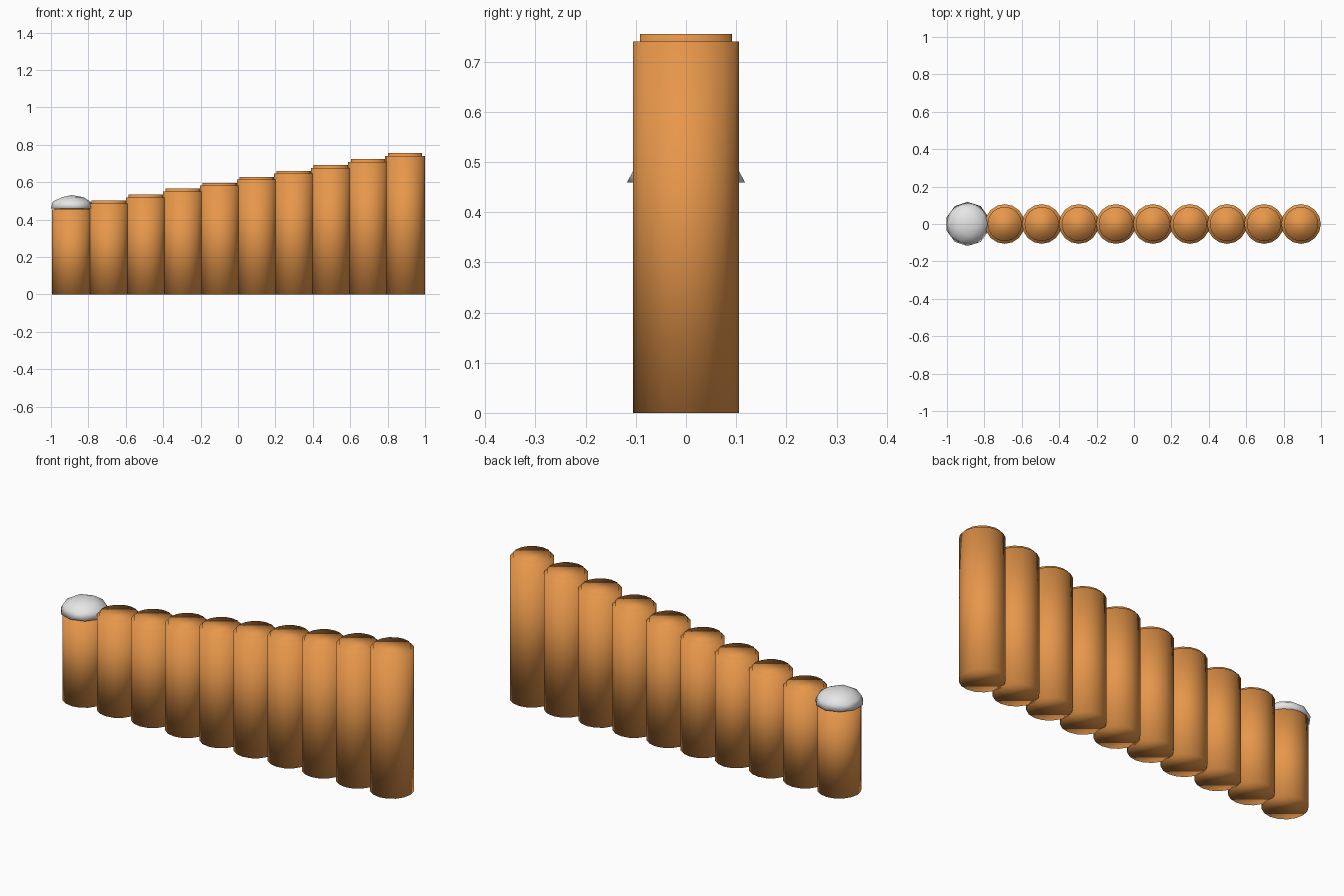
import bpy, bmesh
from mathutils import Matrix

cube = bpy.data.objects.get("Cube")
if cube:
    bpy.data.objects.remove(cube, do_unlink=True)


def material(name, colour):
    mat = bpy.data.materials.new(name)
    mat.use_nodes = True
    mat.diffuse_color = (*colour, 1)
    mat.node_tree.nodes["Principled BSDF"].inputs["Base Color"].default_value = (*colour, 1)
    return mat


def finish(bm, name, mat):
    bmesh.ops.recalc_face_normals(bm, faces=bm.faces)
    for face in bm.faces:
        face.smooth = True
    mesh = bpy.data.meshes.new(name)
    bm.to_mesh(mesh)
    bm.free()
    mesh.materials.append(mat)
    obj = bpy.data.objects.new(name, mesh)
    bpy.context.collection.objects.link(obj)
    return obj


wood = material("orange wood", (0.8, 0.31, 0.07))
snow = material("snow white", (0.8, 0.8, 0.81))

COUNT, RADIUS, FIRST_X, SPACING = 10, 0.106, -0.889, 0.198
LOW, RISE, CAP = 0.455, 0.0317, 0.015


def log(index):
    # Upright log with a slightly narrower raised top
    height = LOW + RISE * index
    bm = bmesh.new()
    bmesh.ops.create_cone(bm, cap_ends=True, segments=16, radius1=RADIUS,
                          radius2=RADIUS, depth=height,
                          matrix=Matrix.Translation((0, 0, height / 2)))
    top = max(bm.faces, key=lambda f: f.calc_center_median().z)
    bmesh.ops.inset_region(bm, faces=[top], thickness=0.014)
    top = max((f for f in bm.faces if len(f.verts) == 16),
              key=lambda f: f.calc_center_median().z)
    raised = bmesh.ops.extrude_face_region(bm, geom=[top])["geom"]
    bmesh.ops.delete(bm, geom=[top], context="FACES_ONLY")
    bmesh.ops.translate(bm, vec=(0, 0, CAP),
                        verts=[g for g in raised if isinstance(g, bmesh.types.BMVert)])
    obj = finish(bm, f"log_{index + 1}", wood)
    obj.location.x = FIRST_X + SPACING * index


for i in range(COUNT):
    log(i)

# Snow cap: flattened upper half of a faceted ball on the shortest log
bm = bmesh.new()
bmesh.ops.create_icosphere(bm, subdivisions=2, radius=1)
bmesh.ops.delete(bm, geom=[v for v in bm.verts if v.co.z < -0.01], context="VERTS")
bmesh.ops.holes_fill(bm, edges=[e for e in bm.edges if e.is_boundary])
bmesh.ops.scale(bm, vec=(0.118, 0.118, 0.072), verts=bm.verts)
finish(bm, "snow_cap", snow).location = (FIRST_X, 0, 0.459)
